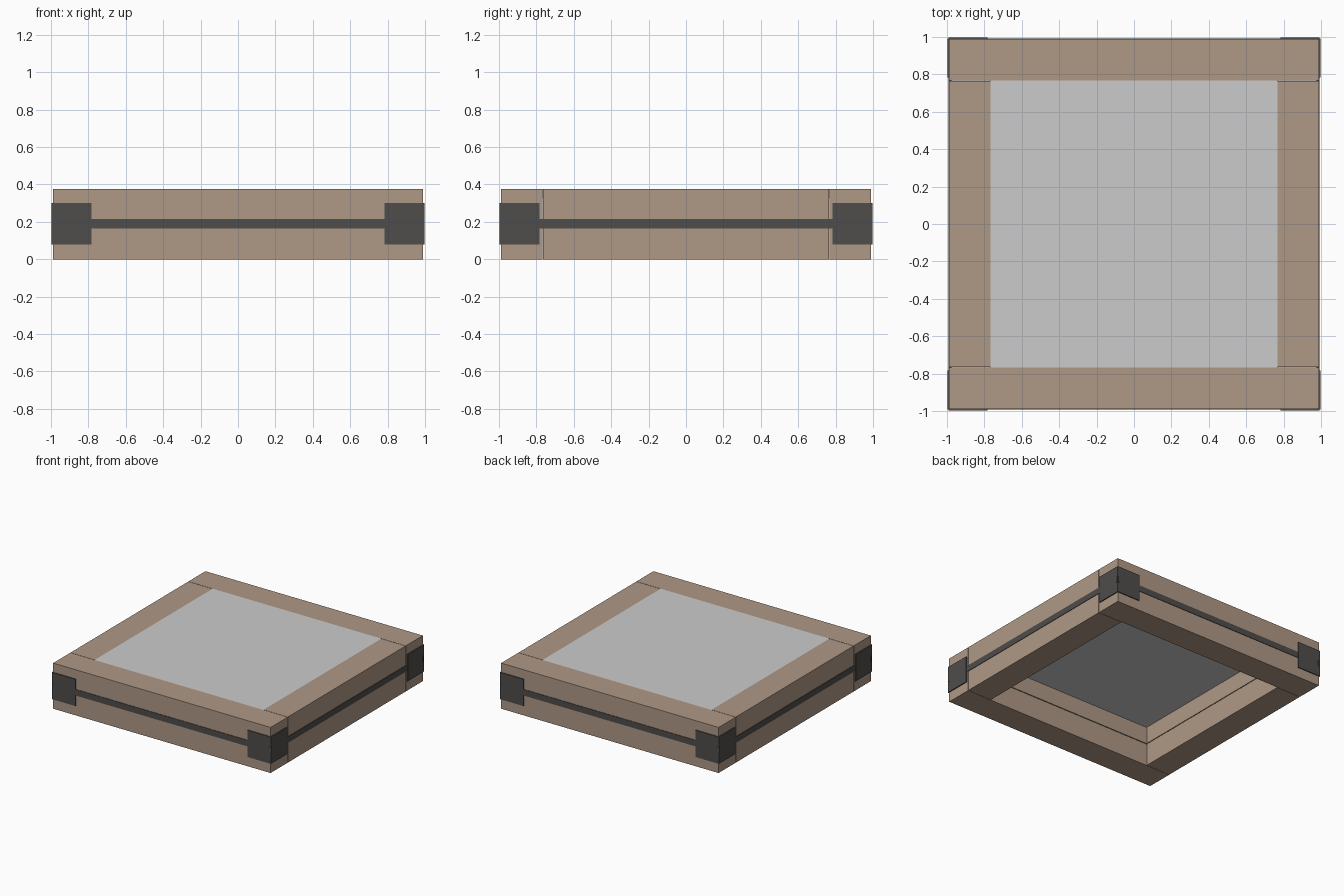
import bpy
import math
from mathutils import Matrix

if "Cube" in bpy.data.objects:
    bpy.data.objects.remove(bpy.data.objects["Cube"])


def material(name, rgb):
    m = bpy.data.materials.new(name)
    m.diffuse_color = (*rgb, 1)
    m.use_nodes = True
    m.node_tree.nodes["Principled BSDF"].inputs["Base Color"].default_value = m.diffuse_color
    return m


wood = material("wood", (0.43, 0.32, 0.24))
iron = material("dark_iron", (0.08, 0.075, 0.07))


def box(name, lo, hi, mat=None, turn=0):
    """Box between two corners, turned about the z axis by quarter turns."""
    bpy.ops.mesh.primitive_cube_add(size=1)
    ob = bpy.context.object
    ob.name = name
    size = [b - a for a, b in zip(lo, hi)]
    mid = [(a + b) / 2 for a, b in zip(lo, hi)]
    ob.data.transform(Matrix.Translation(mid) @ Matrix.Diagonal((*size, 1)))
    ob.data.transform(Matrix.Rotation(turn * math.pi / 2, 4, 'Z'))
    if mat:
        ob.data.materials.append(mat)
    return ob


OUT, INN, H = 0.988, 0.767, 0.375   # frame half-width, opening half-width, height
GAP = 0.003
layers = {"lower": (0, H / 2 - GAP), "upper": (H / 2 + GAP, H)}

# Two stacked layers of timber: full-width front/back boards, shorter side boards
for layer, (z0, z1) in layers.items():
    for turn, side in enumerate(("front", "right", "back", "left")):
        half = OUT if turn % 2 == 0 else INN - GAP
        box(f"{layer}_{side}_board", (-half, -OUT, z0), (half, -INN, z1), wood, turn)

# Top panel set flush in the opening
box("top_panel", (-INN, -INN, 0.33), (INN, INN, H))

# Dark band around the middle, and plates at both ends of every side
for turn, side in enumerate(("front", "right", "back", "left")):
    box(f"{side}_band", (-0.998, -0.992, 0.165), (0.998, -0.975, 0.215), iron, turn)
    for s, end in ((-1, "left"), (1, "right")):
        x0, x1 = sorted((s * 0.782, s * 0.992))
        box(f"{side}_{end}_corner_plate", (x0, -0.996, 0.08), (x1, -0.98, 0.3), iron, turn)
